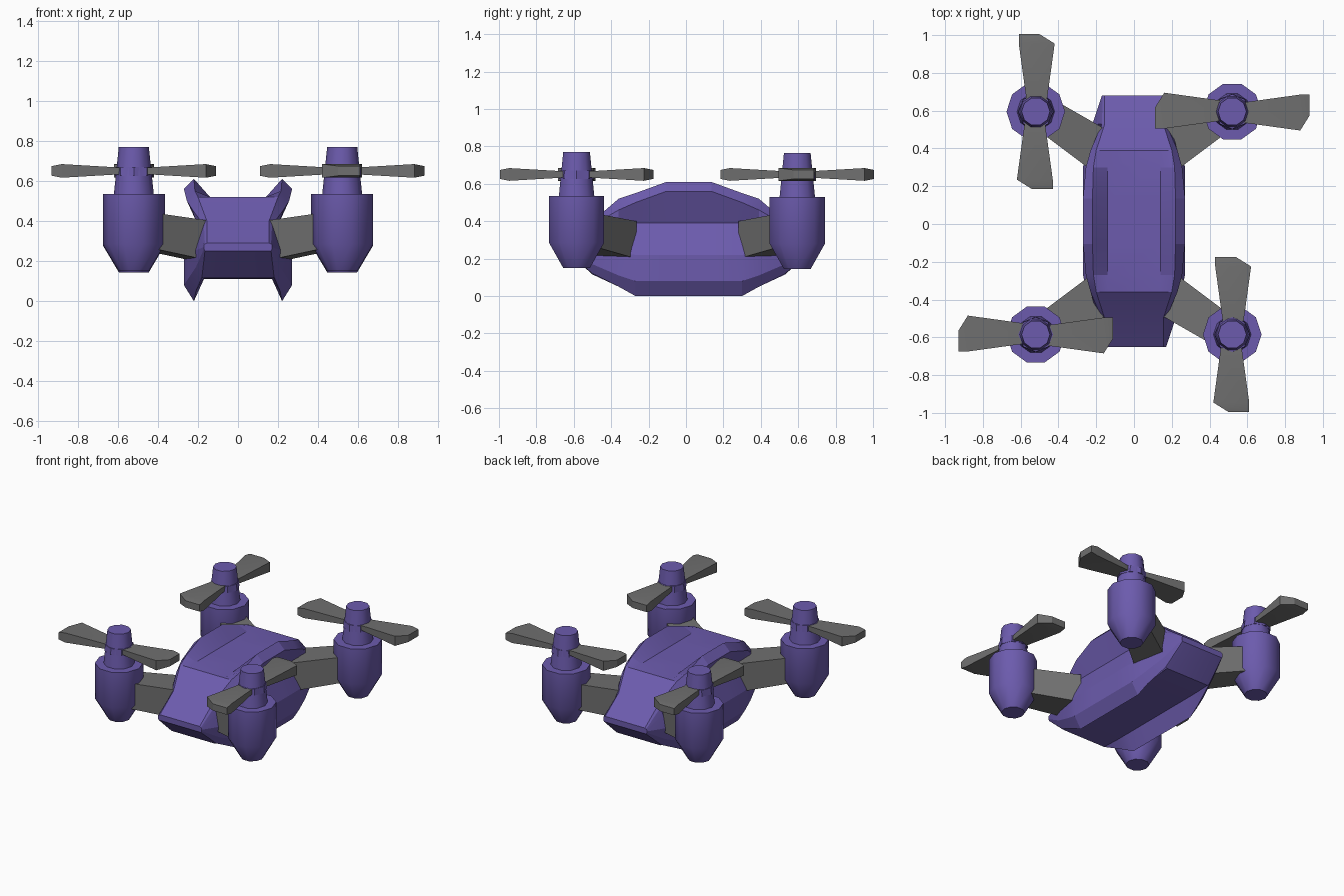
import bpy
import bmesh
import math
from mathutils import Matrix, Vector

default_cube = bpy.data.objects.get("Cube")
if default_cube:
    bpy.data.objects.remove(default_cube, do_unlink=True)


def make_material(name, colour):
    material = bpy.data.materials.new(name)
    material.use_nodes = True
    material.diffuse_color = colour
    material.node_tree.nodes["Principled BSDF"].inputs["Base Color"].default_value = colour
    return material


purple = make_material("purple paint", (0.15, 0.105, 0.42, 1))
grey = make_material("dark grey plastic", (0.16, 0.16, 0.16, 1))


def finish(bm, name, material, smooth_angle):
    """Turn a bmesh into a named object with clean normals."""
    bmesh.ops.recalc_face_normals(bm, faces=bm.faces)
    mesh = bpy.data.meshes.new(name)
    bm.to_mesh(mesh)
    bm.free()
    mesh.materials.append(material)
    obj = bpy.data.objects.new(name, mesh)
    bpy.context.collection.objects.link(obj)
    bpy.ops.object.select_all(action="DESELECT")
    obj.select_set(True)
    bpy.context.view_layer.objects.active = obj
    bpy.ops.object.shade_smooth_by_angle(angle=math.radians(smooth_angle))
    return obj


def loft(bm, rings):
    """Skin a row of closed rings and cap both ends."""
    loops = [[bm.verts.new(point) for point in ring] for ring in rings]
    count = len(loops[0])
    for first, second in zip(loops, loops[1:]):
        for i in range(count):
            j = (i + 1) % count
            bm.faces.new((first[i], first[j], second[j], second[i]))
    bm.faces.new(loops[0])
    bm.faces.new(loops[-1])


# Hull half sections, from the middle to the nose:
# deck edge, upper ridge, ridge shoulder, waist, flank, keel shoulder, keel, belly edge
HULL_CENTRE = 0.015
hull_sections = {
    0.12: [(.14, .52), (.22, .61), (.27, .56), (.20, .39), (.27, .22), (.27, .08), (.22, 0), (.17, .11)],
    0.285: [(.14, .52), (.215, .55), (.255, .5), (.20, .39), (.27, .22), (.27, .08), (.22, 0), (.17, .11)],
    0.375: [(.14, .52), (.20, .52), (.23, .46), (.20, .38), (.25, .23), (.25, .11), (.21, .05), (.17, .11)],
    0.515: [(.14, .4), (.155, .4), (.17, .38), (.19, .33), (.22, .25), (.21, .17), (.18, .12), (.17, .115)],
    0.665: [(.15, .29), (.155, .29), (.165, .285), (.17, .28), (.17, .27), (.17, .26), (.165, .25), (.15, .25)],
}


def hull_ring(y, half):
    right_half = [(x, y, z) for x, z in half]
    left_half = [(-x, y, z) for x, z in reversed(half)]
    return right_half + left_half


front = [hull_ring(HULL_CENTRE - d, half) for d, half in reversed(hull_sections.items())]
back = [hull_ring(HULL_CENTRE + d, half) for d, half in hull_sections.items()]
bm = bmesh.new()
loft(bm, front + back)
finish(bm, "hull", purple, 15)


def turned(name, profile, location, sides=10):
    """Lathe a (radius, height) profile around a vertical axis."""
    bm = bmesh.new()
    rings = []
    for radius, z in profile:
        ring = []
        for i in range(sides):
            angle = math.tau * i / sides
            ring.append(location + Vector((radius * math.cos(angle), radius * math.sin(angle), z)))
        rings.append(ring)
    loft(bm, rings)
    return finish(bm, name, purple, 37)


def make_arm(name, side, end):
    """Tapered beam from the hull flank to the motor pod."""
    inner = [(.13, .49, .40), (.22, .28, .40), (.22, .28, .20), (.13, .49, .20)]
    outer = [(.41, .65, .44), (.50, .49, .44), (.50, .49, .26), (.41, .65, .26)]
    bm = bmesh.new()
    loft(bm, [[(side * x, end * y + (HULL_CENTRE if end < 0 else 0), z) for x, y, z in ring]
              for ring in (inner, outer)])
    finish(bm, name, grey, 15)


def make_propeller(name, location, turn):
    """Two flared blades, each the other turned half way round."""
    # Stations along the blade: left edge, right edge, distance, half thickness
    stations = [(-.045, .045, 0, .016), (-.05, .06, .07, .017),
                (-.09, .10, .36, .034), (-.09, .02, .41, .024)]
    bm = bmesh.new()
    for half_turn in (0, math.pi):
        spin = Matrix.Translation(location) @ Matrix.Rotation(turn + half_turn, 4, "Z")
        rings = []
        for left, right, y, t in stations:
            ring = [(left, -t), (right, -t), (right, t), (left, t)]
            rings.append([spin @ Vector((x, y, z)) for x, z in ring])
        loft(bm, rings)
    finish(bm, name, grey, 15)


pod_profile = [(.075, .15), (.155, .285), (.155, .535), (.10, .535)]
spindle_profile = [(.10, .53), (.075, .77)]
collar_profile = [(.095, .625), (.092, .67)]

# Four rotor units, propellers alternating between the two directions
for side, side_name in ((1, "left"), (-1, "right")):
    for end, end_name in ((-1, "front"), (1, "back")):
        label = end_name + "_" + side_name
        drop = -0.006 if end > 0 else 0
        centre = Vector((side * 0.52, -0.585 if end < 0 else 0.595, drop))
        make_arm(label + "_arm", side, end)
        turned(label + "_motor_pod", pod_profile, centre)
        turned(label + "_spindle", spindle_profile, centre)
        turned(label + "_collar", collar_profile, centre, 8)
        turn = math.pi / 2 if side == end else 0
        make_propeller(label + "_propeller", centre + Vector((0, 0, 0.65 - drop)), turn)
